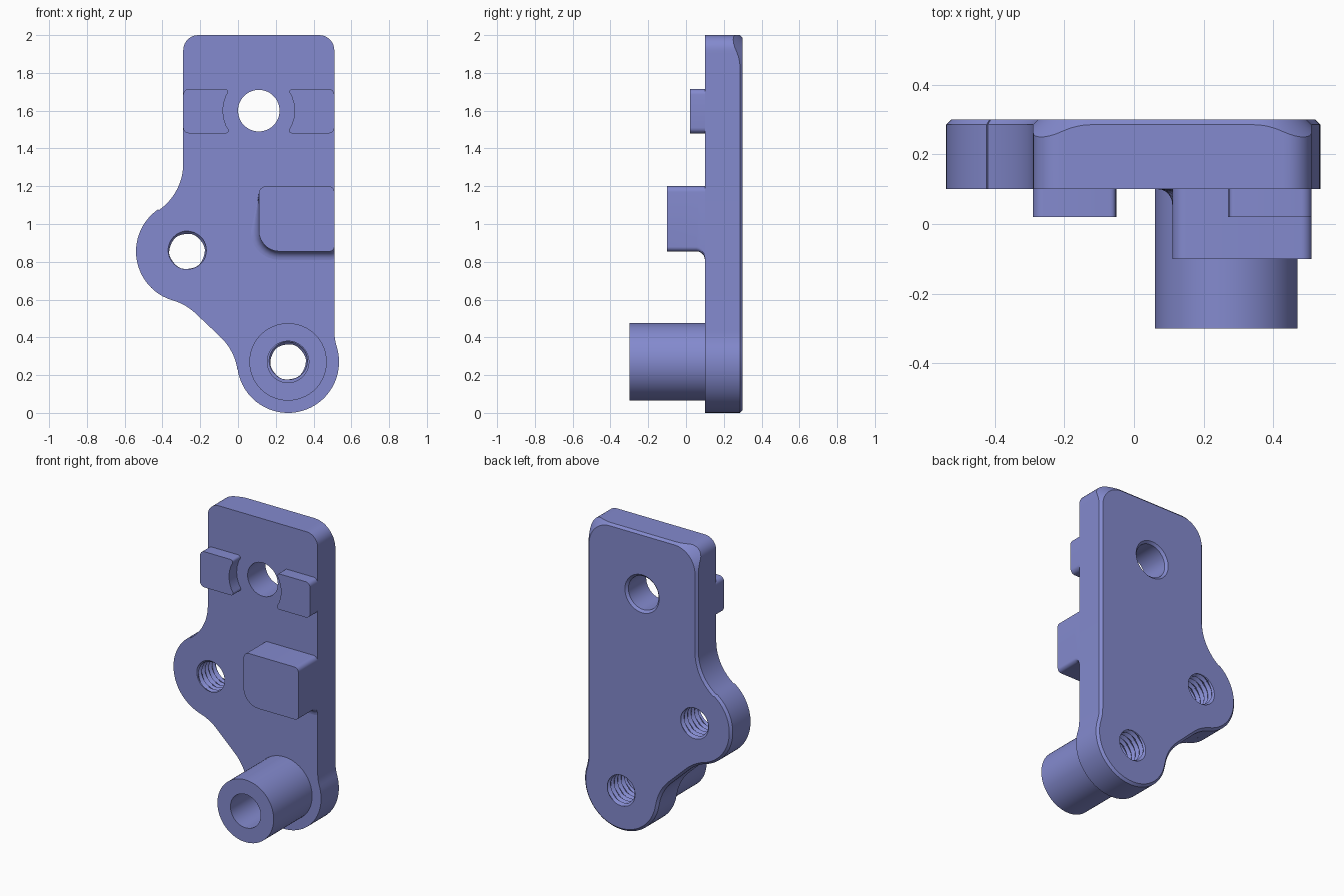
import bpy, bmesh, math
from mathutils import Vector

if "Cube" in bpy.data.objects:
    bpy.data.objects.remove(bpy.data.objects["Cube"])

BLUE = bpy.data.materials.new("slate blue")
BLUE.diffuse_color = (0.23, 0.255, 0.62, 1)
BLUE.use_nodes = True
BLUE.node_tree.nodes["Principled BSDF"].inputs["Base Color"].default_value = BLUE.diffuse_color

FRONT, BACK, CH = 0.10, 0.30, 0.015      # plate faces and back chamfer
LOBE_L, LOBE_B = (-0.27, 0.855), (0.265, 0.27)
TOP_HOLE = (0.11, 1.60)


def loft(name, rings, cap_end=True):
    """Skin a list of closed rings, capping the first and optionally the last."""
    bm = bmesh.new()
    vs = [[bm.verts.new(p) for p in ring] for ring in rings]
    n = len(vs[0])
    for a, b in zip(vs, vs[1:]):
        for i in range(n):
            j = (i + 1) % n
            bm.faces.new((a[i], a[j], b[j], b[i]))
    bm.faces.new(vs[0])
    if cap_end:
        bm.faces.new(vs[-1][::-1])
    bmesh.ops.recalc_face_normals(bm, faces=bm.faces)
    me = bpy.data.meshes.new(name)
    bm.to_mesh(me)
    bm.free()
    me.materials.append(BLUE)
    ob = bpy.data.objects.new(name, me)
    bpy.context.collection.objects.link(ob)
    return ob


def select(ob):
    bpy.ops.object.select_all(action='DESELECT')
    ob.select_set(True)
    bpy.context.view_layer.objects.active = ob


def smooth(ob):
    select(ob)
    bpy.ops.object.shade_smooth_by_angle(angle=math.radians(30))


def cut(ob, cutter):
    select(ob)
    mod = ob.modifiers.new("hole", 'BOOLEAN')
    mod.operation, mod.solver, mod.object = 'DIFFERENCE', 'EXACT', cutter
    bpy.ops.object.modifier_apply(modifier=mod.name)
    bpy.data.objects.remove(cutter)


def bore(center, ys, radius, n=48):
    """Cutter along y; radius is a function of depth and turn (0 to 1)."""
    def ring(y):
        return [(center[0] + radius(y, k / n) * math.cos(math.tau * k / n), y,
                 center[1] + radius(y, k / n) * math.sin(math.tau * k / n)) for k in range(n)]
    return loft("bore_cutter", [ring(y) for y in ys])


def rounded(corners, n=6):
    """Outline from (x, z, radius) corners."""
    out = []
    for i, (x, z, r) in enumerate(corners):
        p = Vector((x, z))
        if r == 0:
            out.append(p)
            continue
        u = (Vector(corners[i - 1][:2]) - p).normalized()
        v = (Vector(corners[(i + 1) % len(corners)][:2]) - p).normalized()
        half = u.angle(v) / 2
        c = p + (u + v).normalized() * r / math.sin(half)
        a = p + u * r / math.tan(half) - c
        b = p + v * r / math.tan(half) - c
        for k in range(n + 1):
            t, w = k / n, 2 * half
            w = math.pi - w
            out.append(c + (a * math.sin((1 - t) * w) + b * math.sin(t * w)) / math.sin(w))
    return out


# Plate: outline of tangent arcs, each point as (edge, back edge, chamfer depth)
outline = []


def arc(c, r, a0, a1, inset, n):
    for k in range(n + 1):
        a = math.radians(a0 + (a1 - a0) * k / n)
        d = Vector((math.cos(a), math.sin(a)))
        outline.append((Vector(c) + d * r, Vector(c) + d * (r + inset), CH))


def top_corner(cx, cz, side, reverse):
    """Tight outer corner with a wider back corner, so the chamfer swells."""
    big, small, n = 0.15, 0.08, 20
    reach = big + CH
    off = Vector((reach - small, reach - small))
    pts = []
    for k in range(n + 1):
        a = math.pi / 2 * k / n
        d = Vector((math.cos(a), math.sin(a)))
        m = d.dot(off)
        disc = m * m - off.length_squared + small * small
        hit = m + math.sqrt(max(disc, 0))
        p = d * hit
        if disc < 0 or p.x < off.x or p.y < off.y:
            hit = reach / max(d.x, d.y)
        o, i = d * hit, d * big
        pts.append((Vector((cx + side * o.x, cz + o.y)),
                    Vector((cx + side * i.x, cz + i.y)), hit - big))
    outline.extend(pts[::-1] if reverse else pts)


top_corner(0.345, 1.835, 1, False)
top_corner(-0.125, 1.835, -1, True)
arc((-0.59, 1.32), 0.30, 0, -55.4, CH, 14)
arc(LOBE_L, 0.27, 124.6, 253.7, -CH, 32)
arc((-0.43, 0.308), 0.30, 73.7, 46.6, CH, 8)
arc((-0.30, 0.185), 0.30, 46.6, 8.6, CH, 10)
arc(LOBE_B, 0.27, 188.6, 377, -CH, 44)
arc((0.81, 0.437), 0.30, 197, 180, CH, 6)
plate = loft("plate", [[(p.x, FRONT, p.y) for p, q, d in outline],
                       [(p.x, BACK - d, p.y) for p, q, d in outline],
                       [(q.x, BACK, q.y) for p, q, d in outline]])

# Plain hole with a countersunk back, then two threaded holes
cut(plate, bore(TOP_HOLE, (0.0, 0.285, 0.31), lambda y, t: 0.11 if y < 0.3 else 0.135))
PITCH = 0.036


def thread(y, t):
    return 0.092 + 0.036 * abs((y / PITCH + t) % 1 - 0.5)


for center in (LOBE_L, LOBE_B):
    cut(plate, bore(center, [0.0801 + 0.006 * k for k in range(41)], thread))
smooth(plate)

# Boss: hollow sleeve at the bottom of the plate
def circle(r, y, n=64):
    return [(LOBE_B[0] + r * math.cos(math.tau * k / n), y,
             LOBE_B[1] + r * math.sin(math.tau * k / n)) for k in range(n)]


boss = loft("boss", [circle(0.205, FRONT), circle(0.205, -0.30),
                     circle(0.11, -0.30), circle(0.11, FRONT)], False)
bm = bmesh.new()
bm.from_mesh(boss.data)
bmesh.ops.delete(bm, geom=[f for f in bm.faces if len(f.verts) > 4], context='FACES')
bm.to_mesh(boss.data)
bm.free()
smooth(boss)

# Pads: pair either side of the top hole, with hollowed inner ends
for name, side in (("left_pad", -1), ("right_pad", 1)):
    lo, hi, r = 1.48, 1.715, 0.19
    prof = [(0.40, lo, 0.03), (0.40, hi, 0.03)]
    for k in range(7):
        z = hi + (lo - hi) * k / 6
        prof.append((math.sqrt(r * r - (z - TOP_HOLE[1]) ** 2), z, 0.015 if k in (0, 6) else 0))
    pts = rounded(prof)
    smooth(loft(name, [[(TOP_HOLE[0] + side * p.x, y, p.y) for p in pts]
                       for y in (0.02, FRONT)], False))

# Stop block: lower edges flare into the plate
pts = rounded([(0.11, 0.855, 0.11), (0.51, 0.855, 0.025),
               (0.51, 1.20, 0.03), (0.11, 1.20, 0.04)], 8)
normals = []
for i in range(len(pts)):
    e = pts[(i + 1) % len(pts)] - pts[i - 1]
    normals.append(Vector((e.y, -e.x)).normalized())
rings = [[(p.x, -0.10, p.y) for p in pts]]
S = 0.045
for k in range(7):
    a = math.pi / 2 * k / 6
    ring = []
    for p, nrm in zip(pts, normals):
        w = min(max((1.1 - p.y) / 0.15, 0), 1)
        q = p + nrm * w * S * (1 - math.cos(a))
        ring.append((min(q.x, 0.51), FRONT - S + S * math.sin(a), q.y))
    rings.append(ring)
smooth(loft("stop_block", rings, False))
